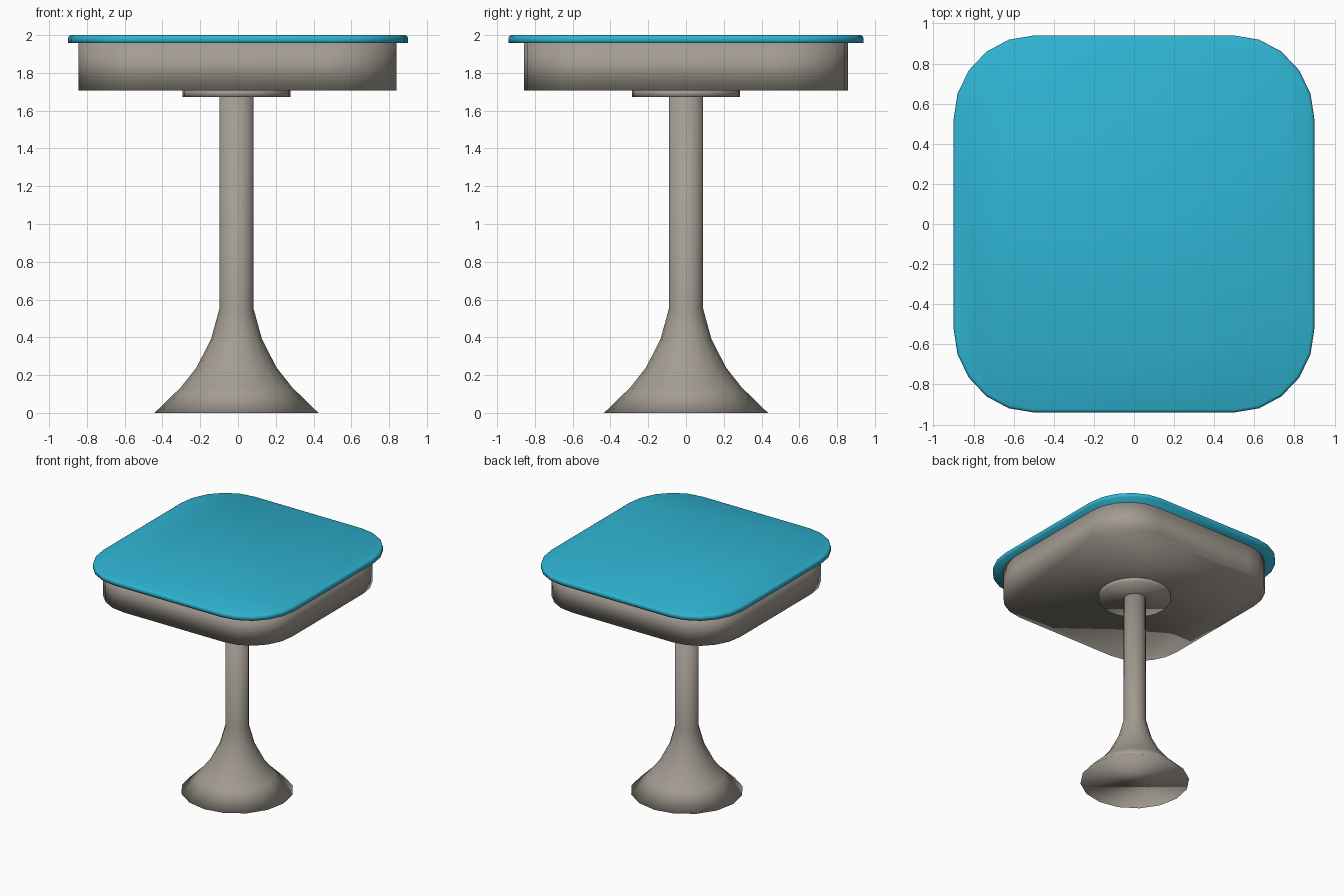
import bpy, math

if "Cube" in bpy.data.objects:
    bpy.data.objects.remove(bpy.data.objects["Cube"])


def material(name, color):
    m = bpy.data.materials.new(name)
    m.diffuse_color = (*color, 1)
    m.use_nodes = True
    m.node_tree.nodes["Principled BSDF"].inputs["Base Color"].default_value = m.diffuse_color
    return m


teal = material("teal top", (0.028, 0.46, 0.65))
grey = material("warm grey", (0.37, 0.335, 0.29))


def stack(name, rings, mat):
    """Closed, smooth-shaded solid from a stack of equal-length rings, lowest first."""
    n = len(rings[0])
    verts = [p for ring in rings for p in ring]
    faces = [tuple(reversed(range(n)))]
    for k in range(len(rings) - 1):
        a, b = k * n, (k + 1) * n
        for i in range(n):
            j = (i + 1) % n
            faces.append((a + i, a + j, b + j, b + i))
    faces.append(tuple(range(len(verts) - n, len(verts))))
    me = bpy.data.meshes.new(name)
    me.from_pydata(verts, [], faces)
    me.materials.append(mat)
    for p in me.polygons:
        p.use_smooth = True
    ob = bpy.data.objects.new(name, me)
    bpy.context.collection.objects.link(ob)
    return ob


def rounded(hx, hy, rx, ry, z, cx=0, seg=5):
    """Rounded rectangle ring with five facets per corner."""
    pts = []
    for q, (sx, sy) in enumerate([(1, 1), (-1, 1), (-1, -1), (1, -1)]):
        for i in range(seg + 1):
            a = math.pi / 2 * (q + i / seg)
            pts.append((cx + sx * (hx - rx) + rx * math.cos(a),
                        sy * (hy - ry) + ry * math.sin(a), z))
    return pts


def circle(r, z, n=16, cx=-0.008):
    return [(cx + r * math.cos(2 * math.pi * i / n),
             r * math.sin(2 * math.pi * i / n), z) for i in range(n)]


# Table top with a softened upper edge
stack("table_top", [rounded(0.90, 0.94, 0.40, 0.42, 1.958),
                    rounded(0.90, 0.94, 0.40, 0.42, 1.984),
                    rounded(0.895, 0.935, 0.395, 0.415, 1.995),
                    rounded(0.885, 0.925, 0.385, 0.405, 2.0)], teal)

# Deep apron below the top
stack("apron", [rounded(0.842, 0.857, 0.37, 0.38, 1.706, -0.002),
                rounded(0.842, 0.857, 0.37, 0.38, 1.96, -0.002)], grey)

# Mounting disc between pole and apron
stack("mounting_disc", [circle(0.287, 1.672, 24), circle(0.287, 1.715, 24)], grey)

# Pole with flared foot
profile = [(0.434, 0), (0.295, 0.135), (0.212, 0.24), (0.135, 0.39),
           (0.091, 0.55), (0.091, 1.69)]
stack("pedestal", [circle(r, z) for r, z in profile], grey)
